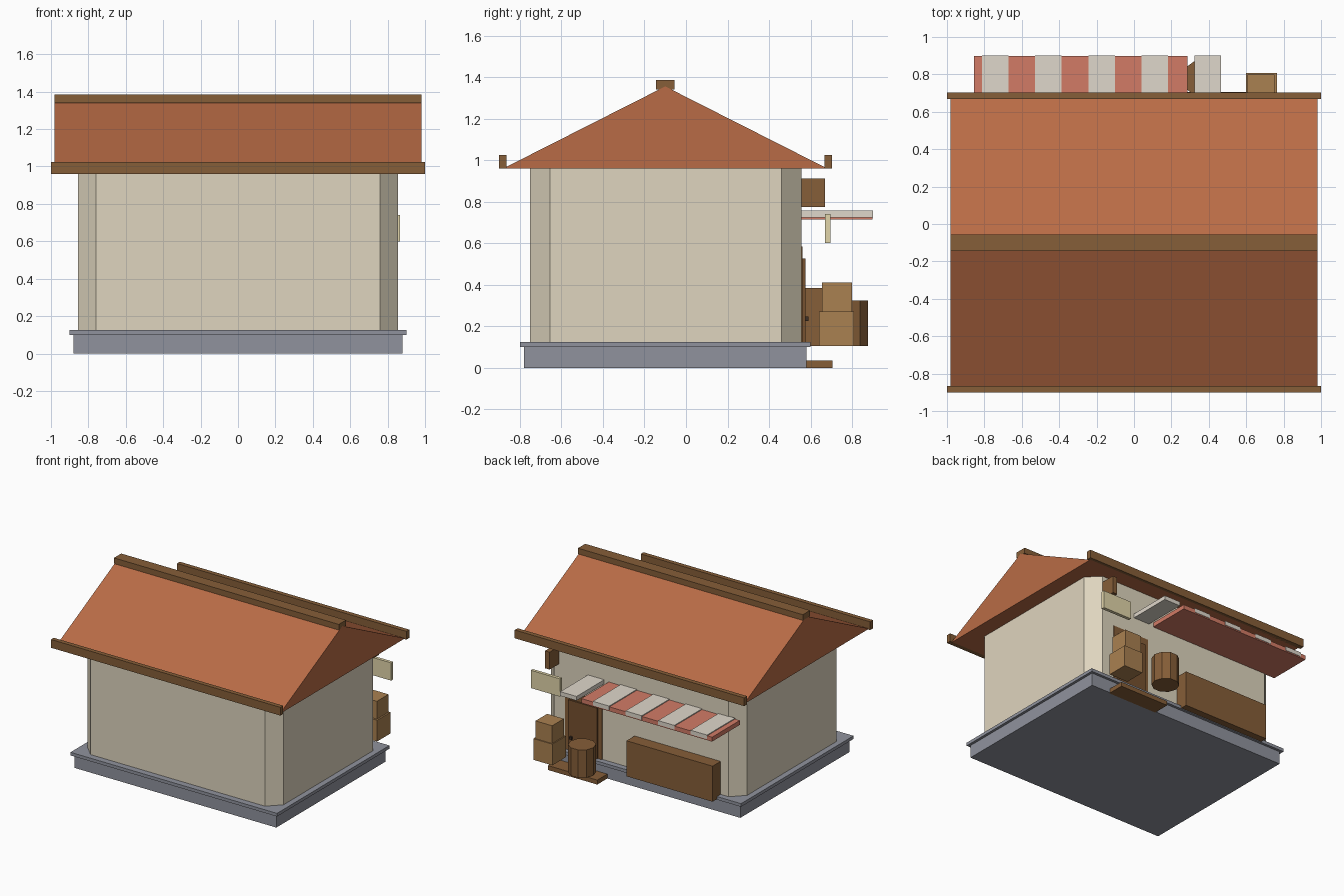
import bpy, bmesh, math

if "Cube" in bpy.data.objects:
    bpy.data.objects.remove(bpy.data.objects["Cube"])

def mat(name, r, g, b):
    m = bpy.data.materials.new(name)
    m.diffuse_color = (r ** 2.2, g ** 2.2, b ** 2.2, 1)
    m.use_nodes = True
    m.node_tree.nodes["Principled BSDF"].inputs["Base Color"].default_value = m.diffuse_color
    return m

STONE = mat("stone", .56, .57, .61)
PLASTER = mat("plaster", .87, .83, .74)
TILE = mat("tile", .72, .42, .28)
WOOD = mat("wood", .52, .37, .23)
DARK = mat("dark_wood", .46, .32, .20)
CRATE = mat("crate_wood", .66, .50, .32)
RED = mat("red_cloth", .82, .48, .40)
WHITE = mat("white_cloth", .87, .84, .79)
CREAM = mat("cream", .88, .83, .66)
IRON = mat("iron", .25, .2, .17)

def prism(name, pts, lo, hi, m, axis='z'):
    """Extrude a closed outline: (x, y) along z, or (y, z) along x."""
    bm = bmesh.new()
    place = (lambda p, t: (p[0], p[1], t)) if axis == 'z' else (lambda p, t: (t, p[0], p[1]))
    a = [bm.verts.new(place(p, lo)) for p in pts]
    b = [bm.verts.new(place(p, hi)) for p in pts]
    bm.faces.new(a)
    bm.faces.new(b)
    n = len(pts)
    for i in range(n):
        j = (i + 1) % n
        bm.faces.new((a[i], a[j], b[j], b[i]))
    bmesh.ops.recalc_face_normals(bm, faces=bm.faces)
    me = bpy.data.meshes.new(name)
    bm.to_mesh(me)
    bm.free()
    me.materials.append(m)
    ob = bpy.data.objects.new(name, me)
    bpy.context.collection.objects.link(ob)
    return ob

def box(name, x0, x1, y0, y1, z0, z1, m):
    return prism(name, [(x0, y0), (x1, y0), (x1, y1), (x0, y1)], z0, z1, m)

# stepped stone base
box("base", -.88, .88, -.78, .58, 0, .105, STONE)
box("base_ledge", -.90, .90, -.80, .60, .10, .125, STONE)

# walls with chamfered corners
X, Y0, Y1, c = .855, -.75, .555, .095
prism("walls", [(-X + c, Y0), (X - c, Y0), (X, Y0 + c), (X, Y1 - c),
                (X - c, Y1), (-X + c, Y1), (-X, Y1 - c), (-X, Y0 + c)], .12, .965, PLASTER)

# gable roof, ridge and eave beams
prism("roof", [(-.88, .96), (.68, .96), (-.10, 1.355)], -.98, .98, TILE, 'x')
box("ridge_beam", -.98, .98, -.145, -.055, 1.34, 1.385, WOOD)
box("front_eave_beam", -1, 1, -.90, -.865, .96, 1.025, WOOD)
box("back_eave_beam", -1, 1, .668, .704, .96, 1.025, WOOD)

# striped awning
box("awning", -.855, .285, .55, .897, .715, .75, RED)
for i in range(5):
    x = -.742 + i * .2843
    box(f"awning_stripe_{i + 1}", x - .071, x + .071, .55, .90, .724, .757, WHITE)

# counter below the awning
box("counter", -.69, .06, .55, .655, .105, .385, WOOD)

# door with frame, knob and step
box("door_frame", .34, .66, .54, .562, .12, .585, WOOD)
box("door", .375, .625, .54, .575, .12, .527, DARK)
box("door_knob", .585, .605, .57, .59, .225, .247, IRON)
box("door_step", .28, .71, .57, .705, 0, .035, WOOD)

# barrel
prism("barrel", [(.36 + .1 * math.cos(math.tau * (i + .5) / 10 + math.pi / 2),
                  .78 + .1 * math.sin(math.tau * (i + .5) / 10 + math.pi / 2))
                 for i in range(10)], .105, .325, WOOD)

# stacked crates
box("lower_crate", .60, .765, .64, .808, .105, .272, CRATE)
box("upper_crate", .607, .752, .655, .80, .272, .412, CRATE)

# hanging sign and bracket
box("sign_bracket", .72, .76, .55, .67, .775, .912, WOOD)
box("sign_board", .612, .866, .67, .695, .60, .74, CREAM)
